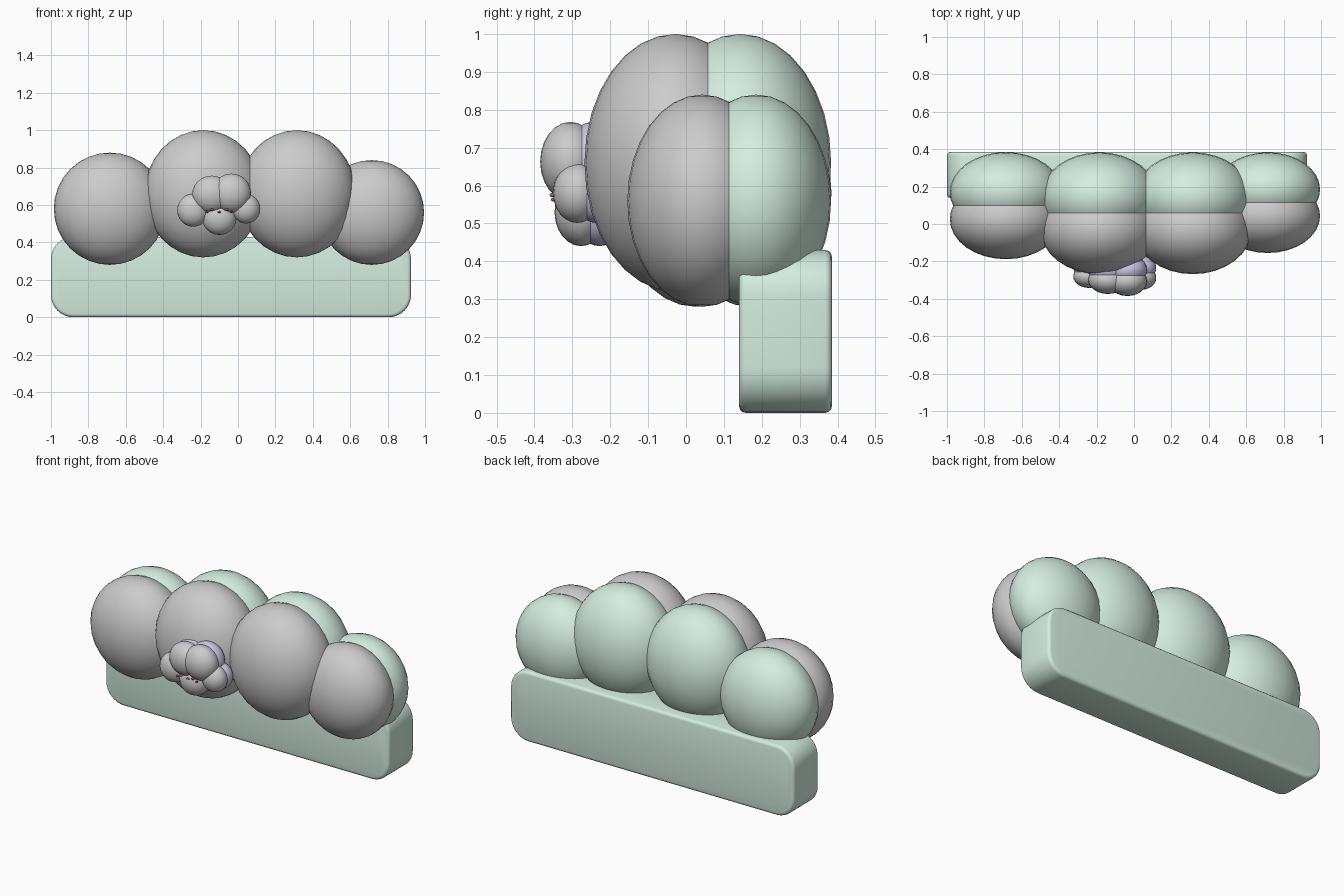
import bpy, bmesh, math
from mathutils import Vector

if "Cube" in bpy.data.objects:
    bpy.data.objects.remove(bpy.data.objects["Cube"])


def material(name, rgb):
    m = bpy.data.materials.new(name)
    m.diffuse_color = (*rgb, 1)
    m.use_nodes = True
    m.node_tree.nodes["Principled BSDF"].inputs["Base Color"].default_value = m.diffuse_color
    return m


mint = material("mint", (0.66, 0.85, 0.75))
lilac = material("lilac", (0.62, 0.58, 0.80))
rose = material("rose", (0.45, 0.12, 0.15))


def finish(obj, mat, angle=60):
    if mat:
        obj.data.materials.append(mat)
    bpy.ops.object.select_all(action='DESELECT')
    obj.select_set(True)
    bpy.context.view_layer.objects.active = obj
    bpy.ops.object.shade_smooth_by_angle(angle=math.radians(angle))


def puff(name, centre, radii, mat=None, seg=32):
    bm = bmesh.new()
    bmesh.ops.create_uvsphere(bm, u_segments=seg, v_segments=seg // 2, radius=1)
    bmesh.ops.scale(bm, vec=Vector(radii), verts=bm.verts)
    bmesh.ops.translate(bm, vec=Vector(centre), verts=bm.verts)
    me = bpy.data.meshes.new(name)
    bm.to_mesh(me)
    bm.free()
    obj = bpy.data.objects.new(name, me)
    bpy.context.collection.objects.link(obj)
    finish(obj, mat)


# Large cloud: each puff has a grey front and a mint back
# x, z, front y, back y, radii
for x, z, yf, yb, r in [
    (-0.685, 0.58, 0.026, 0.170, (0.300, 0.214, 0.300)),
    (-0.185, 0.66, -0.028, 0.143, (0.315, 0.240, 0.340)),
    (0.315, 0.66, -0.028, 0.143, (0.315, 0.240, 0.340)),
    (0.715, 0.56, 0.043, 0.185, (0.280, 0.198, 0.280)),
]:
    puff("cloud_front", (x, yf, z), r)
    puff("cloud_back", (x, yb, z), r, mint)

# Small cloud: grey front with lilac back
for x, z, yf, yb, r in [
    (-0.240, 0.572, -0.280, -0.232, (0.085, 0.062, 0.088)),
    (-0.140, 0.657, -0.298, -0.245, (0.105, 0.076, 0.100)),
    (-0.035, 0.663, -0.305, -0.245, (0.105, 0.080, 0.105)),
    (0.043, 0.580, -0.287, -0.235, (0.076, 0.064, 0.079)),
    (-0.100, 0.530, -0.277, -0.228, (0.092, 0.070, 0.090)),
]:
    puff("small_cloud_front", (x, yf, z), r, None, 24)
    puff("small_cloud_back", (x, yb, z), r, lilac, 24)

# Tiny face: two eyes, two cheeks and a mouth
for dx in (-1, 1):
    puff("eye", (-0.1 + dx * 0.04, -0.352, 0.575), (0.010, 0.008, 0.006), rose, 12)
    puff("cheek", (-0.1 + dx * 0.065, -0.350, 0.563), (0.009, 0.007, 0.005), rose, 12)
puff("mouth", (-0.1, -0.343, 0.562), (0.010, 0.010, 0.005), rose, 12)

# Base bar: rounded rectangle extruded in depth, with softened rims
x0, x1, z0, z1, rad = -1.0, 0.925, 0.0, 0.43, 0.12
bm = bmesh.new()
ring = []
for cx, cz, a0 in [(x1 - rad, z1 - rad, 0), (x0 + rad, z1 - rad, 90),
                   (x0 + rad, z0 + rad, 180), (x1 - rad, z0 + rad, 270)]:
    for i in range(9):
        a = math.radians(a0 + i * 11.25)
        ring.append(bm.verts.new((cx + rad * math.cos(a), 0.14, cz + rad * math.sin(a))))
front = bm.faces.new(ring)
ext = bmesh.ops.extrude_face_region(bm, geom=[front], use_keep_orig=True)
bmesh.ops.translate(bm, vec=(0, 0.245, 0),
                    verts=[v for v in ext["geom"] if isinstance(v, bmesh.types.BMVert)])
bmesh.ops.recalc_face_normals(bm, faces=bm.faces)
rims = [e for e in bm.edges if abs(e.verts[0].co.y - e.verts[1].co.y) < 1e-5]
bmesh.ops.bevel(bm, geom=rims, offset=0.018, segments=3, profile=0.5, affect='EDGES')
me = bpy.data.meshes.new("base_bar")
bm.to_mesh(me)
bm.free()
base = bpy.data.objects.new("base_bar", me)
bpy.context.collection.objects.link(base)
finish(base, mint)
